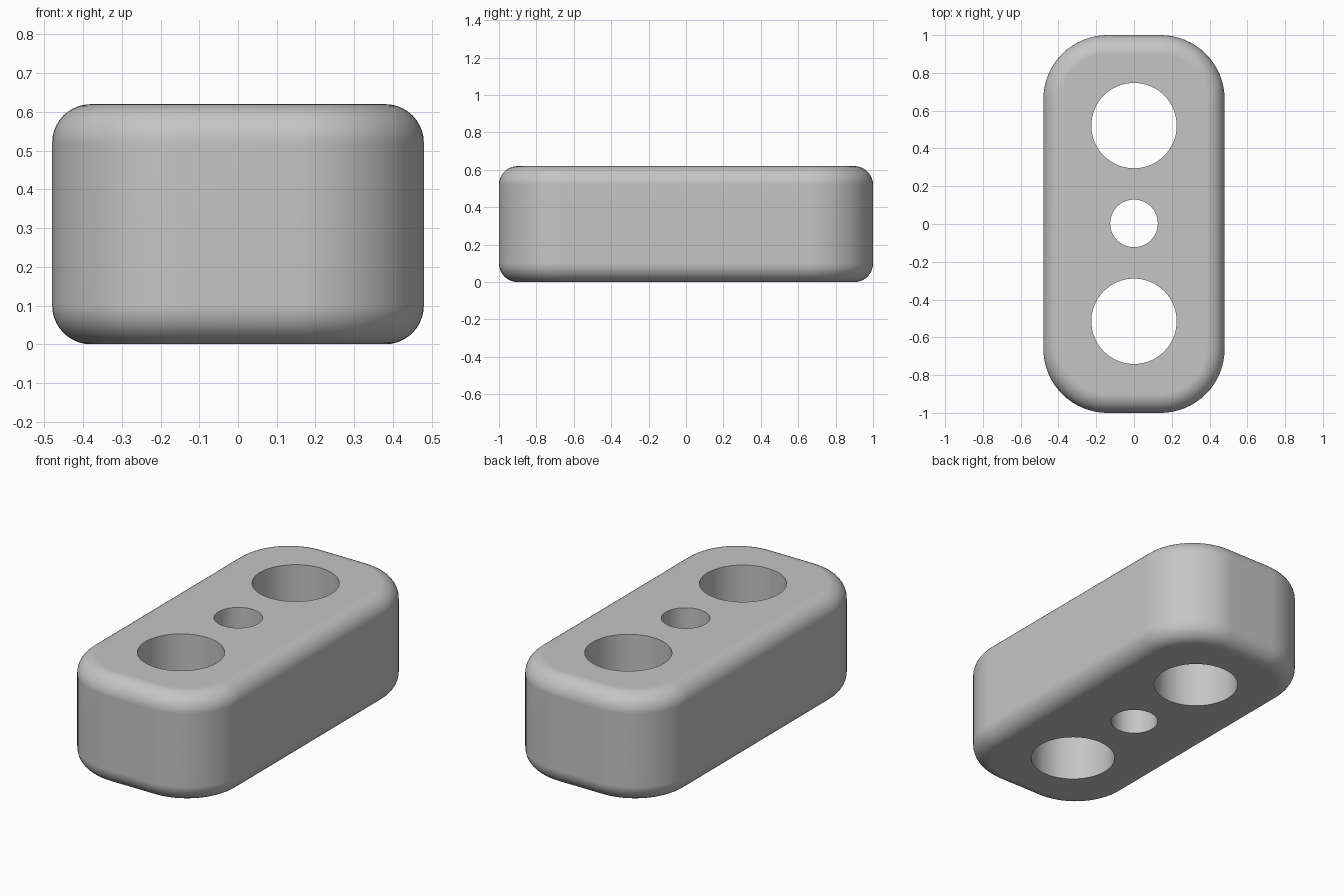
import bpy, bmesh
from mathutils import Matrix

if "Cube" in bpy.data.objects:
    bpy.data.objects.remove(bpy.data.objects["Cube"])

WIDTH, LENGTH, HEIGHT = 0.96, 2.0, 0.62
CORNER, FILLET = 0.34, 0.1

# Material
grey = bpy.data.materials.new("plain grey")
grey.use_nodes = True
colour = (0.56, 0.56, 0.56, 1)
grey.diffuse_color = colour
grey.node_tree.nodes["Principled BSDF"].inputs["Base Color"].default_value = colour


def make_object(name, bm):
    mesh = bpy.data.meshes.new(name)
    bm.to_mesh(mesh)
    bm.free()
    mesh.materials.append(grey)
    obj = bpy.data.objects.new(name, mesh)
    bpy.context.collection.objects.link(obj)
    return obj


def is_vertical(edge):
    a, b = edge.verts
    return abs(a.co.z - b.co.z) > HEIGHT / 2


# Block: rounded corners in plan, then filleted top and bottom rims
bm = bmesh.new()
bmesh.ops.create_cube(bm, size=1, matrix=Matrix.Translation((0, 0, HEIGHT / 2))
                      @ Matrix.Diagonal((WIDTH, LENGTH, HEIGHT, 1)))
bmesh.ops.bevel(bm, geom=[e for e in bm.edges if is_vertical(e)], offset=CORNER,
                offset_type='OFFSET', segments=16, profile=0.5, affect='EDGES')
bmesh.ops.bevel(bm, geom=[e for e in bm.edges if not is_vertical(e)], offset=FILLET,
                offset_type='OFFSET', segments=10, profile=0.5, affect='EDGES')
block = make_object("block", bm)

# Through holes: two large ones either side of a small one
bm = bmesh.new()
for y, radius in ((-0.515, 0.226), (0.003, 0.126), (0.521, 0.226)):
    bmesh.ops.create_cone(bm, cap_ends=True, segments=64, radius1=radius, radius2=radius,
                          depth=HEIGHT * 2, matrix=Matrix.Translation((0, y, HEIGHT / 2)))
cutter = make_object("hole_cutter", bm)
cutter.hide_render = True
cutter.hide_set(True)

bpy.context.view_layer.objects.active = block
block.select_set(True)
holes = block.modifiers.new("holes", 'BOOLEAN')
holes.operation = 'DIFFERENCE'
holes.solver = 'EXACT'
holes.object = cutter
bpy.ops.object.modifier_apply(modifier=holes.name)
bpy.data.objects.remove(cutter)

# Smooth fillets and bores, flat faces kept flat
bpy.ops.object.shade_smooth_by_angle(angle=0.6)
weighted = block.modifiers.new("weighted normals", 'WEIGHTED_NORMAL')
weighted.keep_sharp = True
